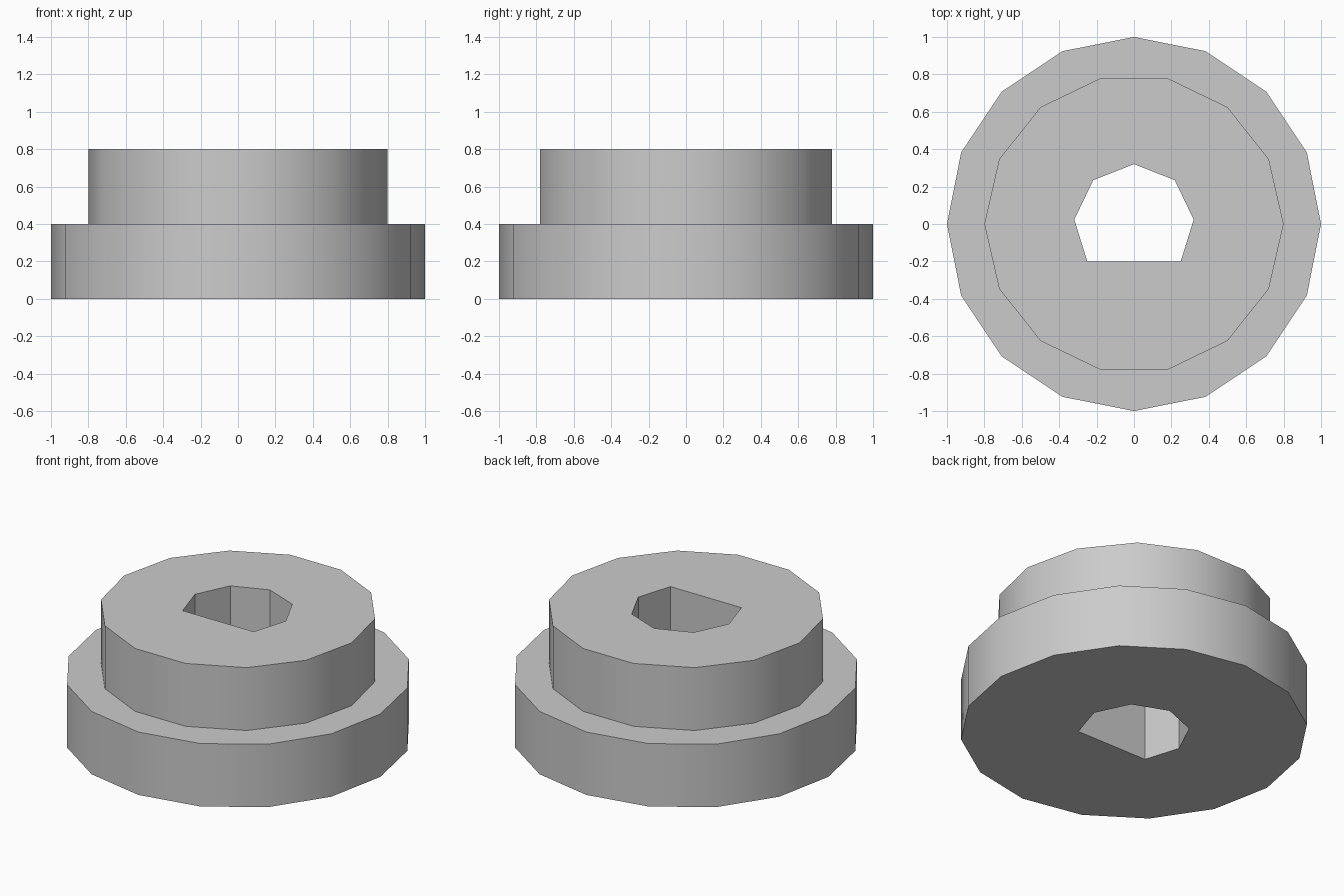
import bpy
import bmesh
from math import radians, sin, cos, pi, asin

default = bpy.data.objects.get("Cube")
if default:
    bpy.data.objects.remove(default, do_unlink=True)

FLANGE_R, HUB_R, BORE_R = 1.0, 0.8, 0.32
FLANGE_TOP, HUB_TOP = 0.4, 0.8
FLAT_Y = -0.2

grey = bpy.data.materials.new("plain_grey")
grey.use_nodes = True
colour = (0.6, 0.6, 0.6, 1)
grey.diffuse_color = colour
grey.node_tree.nodes["Principled BSDF"].inputs["Base Color"].default_value = colour


def polygon(radius, sides):
    return [(radius * cos(2 * pi * i / sides), radius * sin(2 * pi * i / sides))
            for i in range(sides)]


def d_shape(radius, flat_y, segments):
    """Arc of a circle closed by one flat chord."""
    start = asin(flat_y / radius)
    sweep = pi - 2 * start
    return [(radius * cos(start + sweep * i / segments),
             radius * sin(start + sweep * i / segments))
            for i in range(segments + 1)]


bm = bmesh.new()


def ring(points, z):
    verts = [bm.verts.new((x, y, z)) for x, y in points]
    edges = [bm.edges.new((verts[i - 1], verts[i])) for i in range(len(verts))]
    return verts, edges


def wall(low, high):
    a, b = low[0], high[0]
    for i in range(len(a)):
        bm.faces.new((a[i - 1], a[i], b[i], b[i - 1]))


def annulus(outer, inner):
    bmesh.ops.triangle_fill(bm, edges=outer[1] + inner[1], use_beauty=True)


# Outlines at each level
flange = polygon(FLANGE_R, 16)
hub = polygon(HUB_R, 14)
bore = d_shape(BORE_R, FLAT_Y, 6)
flange_low, flange_high = ring(flange, 0), ring(flange, FLANGE_TOP)
hub_low, hub_high = ring(hub, FLANGE_TOP), ring(hub, HUB_TOP)
bore_low, bore_high = ring(bore, 0), ring(bore, HUB_TOP)

# Flat faces: underside, flange shoulder, hub top
annulus(flange_low, bore_low)
annulus(flange_high, hub_low)
annulus(hub_high, bore_high)

# Flange side, hub side and the D-shaped through bore
wall(flange_low, flange_high)
wall(hub_low, hub_high)
wall(bore_low, bore_high)
bmesh.ops.recalc_face_normals(bm, faces=bm.faces[:])

mesh = bpy.data.meshes.new("flanged_bushing")
bm.to_mesh(mesh)
bm.free()
mesh.materials.append(grey)
bushing = bpy.data.objects.new("flanged_bushing", mesh)
bpy.context.collection.objects.link(bushing)

# Round sides smooth, rims and bore facets sharp
bpy.ops.object.select_all(action='DESELECT')
bushing.select_set(True)
bpy.context.view_layer.objects.active = bushing
bpy.ops.object.shade_smooth_by_angle(angle=radians(30))
